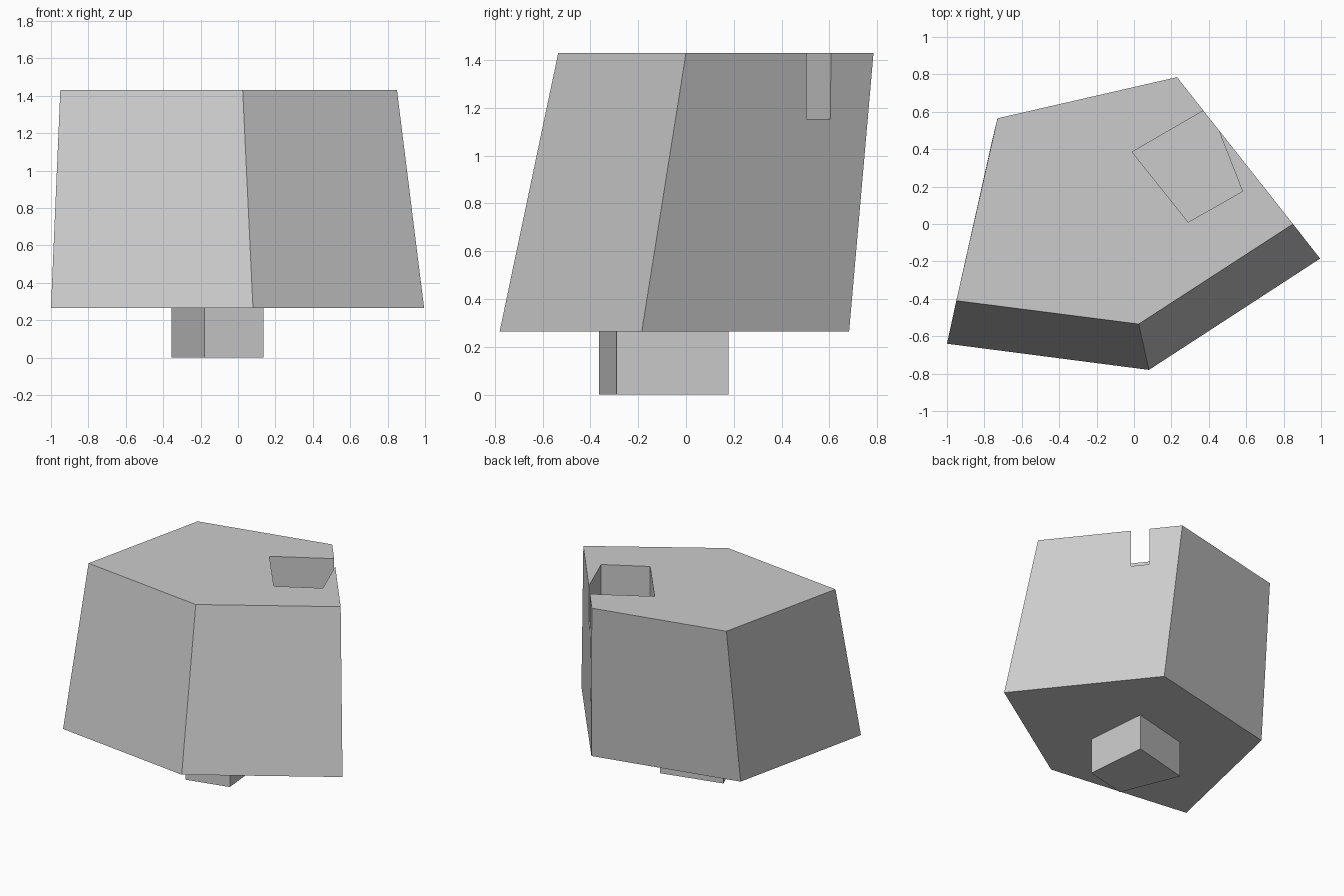
import bpy
import bmesh

cube = bpy.data.objects.get("Cube")
if cube:
    bpy.data.objects.remove(cube, do_unlink=True)

grey = bpy.data.materials.new("plain_grey")
grey.use_nodes = True
colour = (0.6, 0.6, 0.6, 1)
grey.diffuse_color = colour
grey.node_tree.nodes["Principled BSDF"].inputs["Base Color"].default_value = colour


def prism(name, bottom, top, z0, z1):
    """Solid between two matching counter-clockwise outlines."""
    bm = bmesh.new()
    low = [bm.verts.new((x, y, z0)) for x, y in bottom]
    high = [bm.verts.new((x, y, z1)) for x, y in top]
    bm.faces.new(low[::-1])
    bm.faces.new(high)
    n = len(low)
    for i in range(n):
        j = (i + 1) % n
        bm.faces.new((low[i], low[j], high[j], high[i]))
    mesh = bpy.data.meshes.new(name)
    bm.to_mesh(mesh)
    bm.free()
    mesh.materials.append(grey)
    obj = bpy.data.objects.new(name, mesh)
    bpy.context.collection.objects.link(obj)
    return obj


BASE, TOP = 0.265, 1.43

# Leaning, tapered five-sided block
block_top = [(-0.95, -0.41), (0.025, -0.535), (0.85, 0), (0.23, 0.785), (-0.73, 0.565)]
block_bottom = [(-1, -0.64), (0.08, -0.78), (0.995, -0.185), (0.305, 0.683), (-0.76, 0.44)]
block = prism("block", block_bottom, block_top, BASE, TOP)

# Four-sided pocket that breaks through the side wall
pocket = [(-0.01, 0.385), (0.29, 0.01), (0.58, 0.175), (0.404, 0.625)]
cutter = prism("pocket_cutter", pocket, pocket, 1.153, TOP + 0.2)
cutter.hide_render = True
cut = block.modifiers.new("pocket", "BOOLEAN")
cut.operation = "DIFFERENCE"
cut.solver = "EXACT"
cut.object = cutter
bpy.context.view_layer.objects.active = block
bpy.ops.object.modifier_apply(modifier=cut.name)
bpy.data.objects.remove(cutter, do_unlink=True)

# Matching peg underneath
peg = [(-0.355, 0.065), (-0.18, -0.365), (0.135, -0.29), (0.092, 0.177)]
prism("peg", peg, peg, 0, BASE + 0.005)
